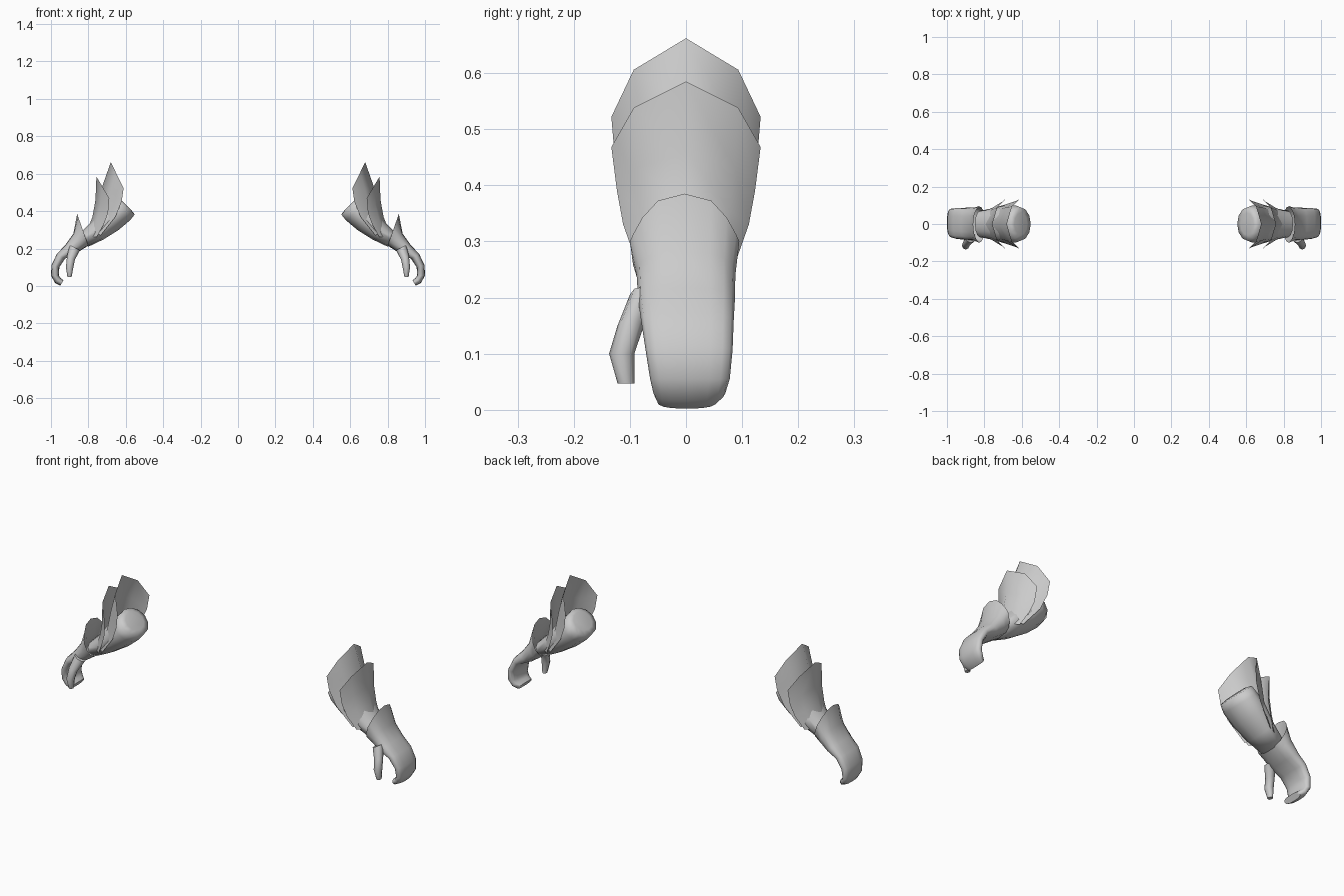
import bpy, bmesh, math

if "Cube" in bpy.data.objects:
    bpy.data.objects.remove(bpy.data.objects["Cube"])

steel = bpy.data.materials.new("grey_steel")
steel.diffuse_color = (0.6, 0.6, 0.6, 1)
steel.use_nodes = True
steel.node_tree.nodes["Principled BSDF"].inputs["Base Color"].default_value = steel.diffuse_color


def finish(name, bm, angle):
    """Make a mirrored, smooth-shaded object from the bmesh."""
    me = bpy.data.meshes.new(name)
    bm.to_mesh(me)
    bm.free()
    me.materials.append(steel)
    ob = bpy.data.objects.new(name, me)
    bpy.context.collection.objects.link(ob)
    bpy.ops.object.select_all(action='DESELECT')
    ob.select_set(True)
    bpy.context.view_layer.objects.active = ob
    bpy.ops.object.shade_smooth_by_angle(angle=math.radians(angle))
    m = ob.modifiers.new("other_side", 'MIRROR')
    m.use_mirror_merge = False
    return ob


def loft(name, sections, sides=12, boxy=1.0, spike=False, start_cap=True, angle=60):
    """Skin rings given as (inner x, z, outer x, z, y low, y high)."""
    bm = bmesh.new()
    rings = []
    for k, (xi, zi, xo, zo, y0, y1) in enumerate(sections):
        ring = []
        for i in range(sides):
            a = 2 * math.pi * i / sides
            c, s = math.cos(a), math.sin(a)
            pc = 2.0 if (spike and k == 0 and c > 0) else boxy
            c = math.copysign(abs(c) ** pc, c)
            s = math.copysign(abs(s) ** boxy, s)
            t = (c + 1) / 2
            ring.append(bm.verts.new((xi + (xo - xi) * t,
                                      (y0 + y1) / 2 + (y1 - y0) / 2 * s,
                                      zi + (zo - zi) * t)))
        rings.append(ring)
    for a, b in zip(rings, rings[1:]):
        for i in range(sides):
            j = (i + 1) % sides
            bm.faces.new((a[i], a[j], b[j], b[i]))
    if start_cap:
        bm.faces.new(rings[0][::-1])
    bm.faces.new(rings[-1])
    bmesh.ops.recalc_face_normals(bm, faces=bm.faces)
    return finish(name, bm, angle)


def plate(name, rows):
    """Curved shield; rows are (centre x, z, edge x, z, half width)."""
    bm = bmesh.new()
    cols = [(-1, 1), (-.7, .4), (0, 0), (.7, .4), (1, 1)]
    grid = [[bm.verts.new((xc + (xe - xc) * f, w * u, zc + (ze - zc) * f))
             for u, f in cols] for xc, zc, xe, ze, w in rows]
    for a, b in zip(grid, grid[1:]):
        for i in range(len(cols) - 1):
            bm.faces.new((a[i], b[i], b[i + 1], a[i + 1]))
    return finish(name, bm, 60)


# forearm with a rounded elbow end
loft("forearm", [
    (.57, .405, .64, .475, -.06, .06),
    (.552, .382, .665, .485, -.09, .09),
    (.578, .35, .69, .455, -.1, .1),
    (.64, .298, .735, .41, -.1, .1),
    (.72, .248, .785, .34, -.085, .085),
    (.80, .21, .85, .275, -.07, .07)], angle=80)

# two overlapping flared arm plates
plate("upper_arm_plate", [
    (.68, .662, .612, .522, .133),
    (.723, .54, .622, .45, .127),
    (.745, .42, .655, .37, .115),
    (.79, .30, .735, .27, .09)])
plate("lower_arm_plate", [
    (.757, .585, .688, .468, .133),
    (.762, .46, .695, .39, .123),
    (.778, .37, .717, .33, .112),
    (.82, .265, .755, .262, .088)])

# mitten with a pointed open cuff and curled fingers
loft("hand", [
    (.80, .215, .86, .385, -.1, .095),
    (.825, .20, .88, .28, -.088, .088),
    (.87, .17, .925, .217, -.085, .087),
    (.925, .145, .968, .172, -.08, .085),
    (.955, .10, .997, .112, -.072, .083),
    (.958, .055, 1.0, .055, -.064, .078),
    (.948, .042, .978, .016, -.058, .07),
    (.933, .03, .95, .002, -.052, .055)],
    sides=16, boxy=.75, spike=True, start_cap=False)

# thumb on the front edge of the hand
loft("thumb", [
    (.845, .19, .90, .22, -.1, -.045),
    (.872, .14, .914, .16, -.122, -.075),
    (.88, .10, .92, .10, -.137, -.092),
    (.89, .047, .912, .047, -.122, -.092)], sides=8)
